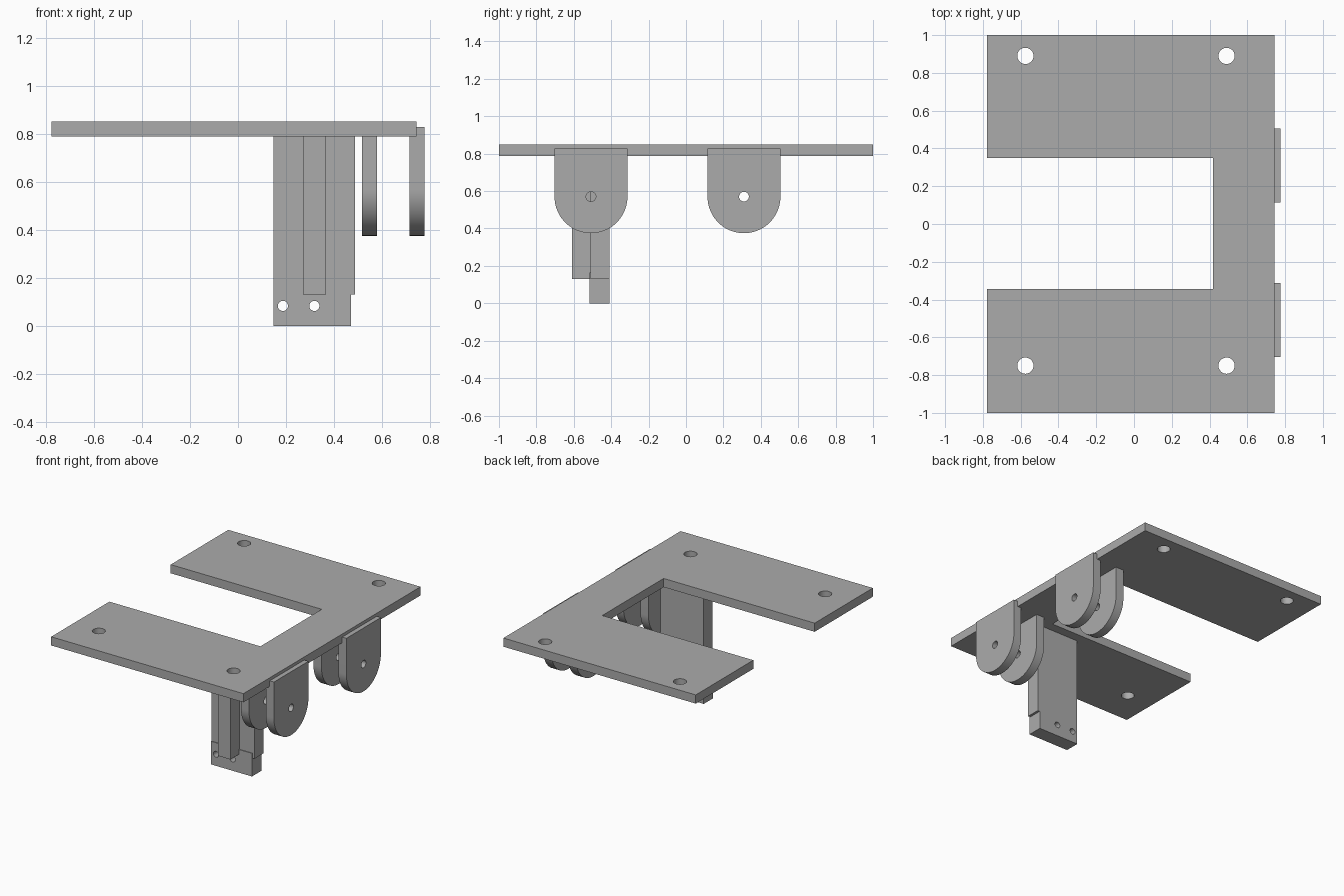
import bpy, bmesh, math
from mathutils import Vector

cube = bpy.data.objects.get("Cube")
if cube:
    bpy.data.objects.remove(cube, do_unlink=True)

grey = bpy.data.materials.new("plain grey")
grey.use_nodes = True
colour = (0.41, 0.41, 0.41, 1)
grey.diffuse_color = colour
grey.node_tree.nodes["Principled BSDF"].inputs["Base Color"].default_value = colour


def to_axis(axis, u, v, w):
    """Place profile point (u, v) at depth w along the given axis."""
    return {"x": (w, u, v), "y": (u, w, v), "z": (u, v, w)}[axis]


def prism(name, outline, axis, start, end):
    """Extrude a flat outline along an axis."""
    bm = bmesh.new()
    face = bm.faces.new([bm.verts.new(to_axis(axis, u, v, start)) for u, v in outline])
    ext = bmesh.ops.extrude_face_region(bm, geom=[face], use_keep_orig=True)
    moved = [g for g in ext["geom"] if isinstance(g, bmesh.types.BMVert)]
    bmesh.ops.translate(bm, verts=moved, vec=Vector(to_axis(axis, 0, 0, end - start)))
    bmesh.ops.recalc_face_normals(bm, faces=bm.faces)
    mesh = bpy.data.meshes.new(name)
    bm.to_mesh(mesh)
    bm.free()
    mesh.materials.append(grey)
    obj = bpy.data.objects.new(name, mesh)
    bpy.context.collection.objects.link(obj)
    return obj


def arc(cu, cv, r, a0, a1, n):
    angles = [math.radians(a0 + (a1 - a0) * i / n) for i in range(n + 1)]
    return [(cu + r * math.cos(a), cv + r * math.sin(a)) for a in angles]


def rect(u0, u1, v0, v1):
    return [(u0, v0), (u1, v0), (u1, v1), (u0, v1)]


def part(name, outline, axis, start, end, holes=(), radius=0.0):
    """Extruded part with round through holes and smooth curved sides."""
    obj = prism(name, outline, axis, start, end)
    bpy.ops.object.select_all(action="DESELECT")
    bpy.context.view_layer.objects.active = obj
    obj.select_set(True)
    for u, v in holes:
        circle = arc(u, v, radius, 0, 360, 32)[:-1]
        cutter = prism("hole_cutter", circle, axis, start - 0.05, end + 0.05)
        cutter.hide_render = True
        mod = obj.modifiers.new("hole", "BOOLEAN")
        mod.operation = "DIFFERENCE"
        mod.solver = "EXACT"
        mod.object = cutter
        bpy.ops.object.modifier_apply(modifier=mod.name)
        bpy.data.objects.remove(cutter, do_unlink=True)
    bpy.ops.object.shade_smooth_by_angle(angle=math.radians(30))
    return obj


# Flat U-shaped top plate with four mounting holes
left, right, inner = -0.777, 0.743, 0.417
under, top = 0.788, 0.85
u_shape = [(left, -1), (right, -1), (right, 1), (left, 1),
           (left, 0.35), (inner, 0.35), (inner, -0.343), (left, -0.343)]
part("top_plate", u_shape, "z", under, top,
     [(x, y) for x in (-0.575, 0.49) for y in (-0.75, 0.89)], 0.043)

# Two pairs of round-ended hinge lugs
pivot, lug_r = 0.57, 0.195
for side, y in (("front", -0.508), ("back", 0.31)):
    for place, x0, z_top in (("inner", 0.516, under), ("outer", 0.713, 0.828)):
        outline = [(y + lug_r, z_top), (y - lug_r, z_top)]
        outline += arc(y, pivot, lug_r, 180, 360, 40)
        part(f"{side}_{place}_lug", outline, "x", x0, x0 + 0.063, [(y, pivot)], 0.026)

# Hanging post with a stepped foot, a thin foot pad and a front rib
step = 0.13
bolts = [(0.187, 0.083), (0.318, 0.083)]
post = [(0.147, 0), (0.471, 0), (0.471, step), (0.488, step), (0.488, under), (0.147, under)]
part("post", post, "y", -0.51, -0.41, bolts, 0.021)
part("foot_pad", rect(0.147, 0.471, 0, 0.165), "y", -0.515, -0.51, bolts, 0.021)
part("post_rib", rect(0.27, 0.367, step, under), "y", -0.61, -0.51)
